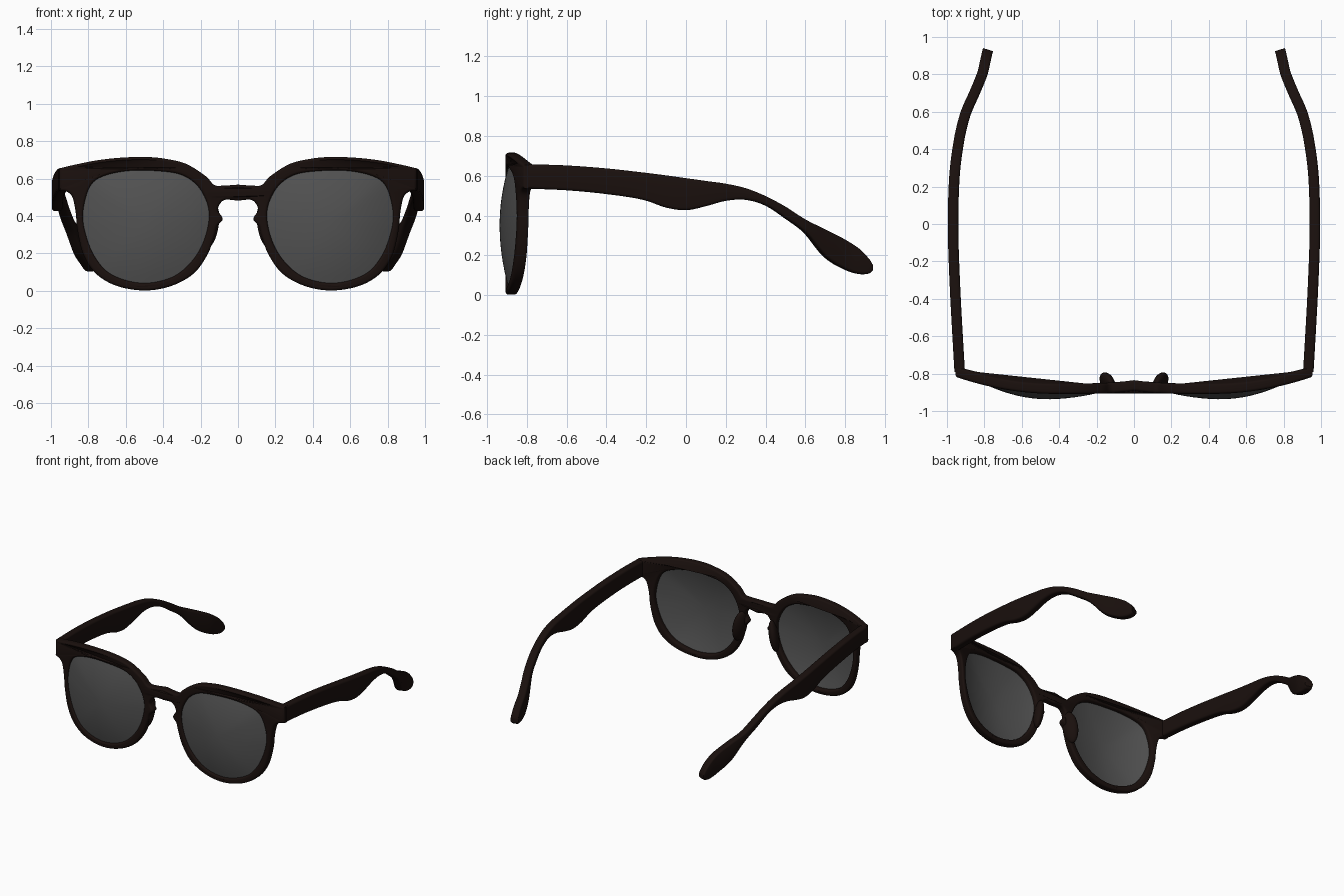
import bpy, bmesh, math
from mathutils import Vector, Matrix

if "Cube" in bpy.data.objects:
    bpy.data.objects.remove(bpy.data.objects["Cube"])


def material(name, rgb):
    m = bpy.data.materials.new(name)
    m.diffuse_color = (*rgb, 1)
    m.use_nodes = True
    m.node_tree.nodes["Principled BSDF"].inputs["Base Color"].default_value = m.diffuse_color
    return m


DARK = material("dark_acetate", (0.010, 0.005, 0.004))
GREY = material("grey_lens", (0.085, 0.085, 0.085))


def spline(pts, n, closed=False):
    """Catmull-Rom samples through points of any dimension."""
    k, out = len(pts), []
    for i in range(k if closed else k - 1):
        ids = [i - 1, i, i + 1, i + 2]
        ids = [j % k if closed else min(max(j, 0), k - 1) for j in ids]
        p = [Vector(pts[j]) for j in ids]
        for s in range(n):
            t = s / n
            out.append(0.5 * (2 * p[1] + (p[2] - p[0]) * t
                              + (2 * p[0] - 5 * p[1] + 4 * p[2] - p[3]) * t ** 2
                              + (3 * p[1] - p[0] - 3 * p[2] + p[3]) * t ** 3))
    if not closed:
        out.append(Vector(pts[-1]))
    return out


def wrap(x):
    """Depth of the middle of the front at x (face-wrap curve)."""
    a = abs(x)
    return -0.88 + 0.32 * max(0, a - 0.42) ** 2 + 0.017 * max(0, 1 - a / 0.25) ** 2


def finish(ob, mat, angle=40):
    ob.data.materials.clear()
    ob.data.materials.append(mat)
    bpy.ops.object.select_all(action='DESELECT')
    ob.select_set(True)
    bpy.context.view_layer.objects.active = ob
    bpy.ops.object.shade_smooth_by_angle(angle=math.radians(angle))


def mesh_object(name, bm, mat, angle=40):
    bmesh.ops.recalc_face_normals(bm, faces=bm.faces)
    me = bpy.data.meshes.new(name)
    bm.to_mesh(me)
    bm.free()
    ob = bpy.data.objects.new(name, me)
    bpy.context.collection.objects.link(ob)
    finish(ob, mat, angle)
    return ob


# Outlines in x, z
TOP = [(0, .568), (.09, .562), (.13, .568), (.175, .615), (.28, .68), (.40, .708),
       (.51, .716), (.64, .711), (.76, .697), (.87, .675), (.955, .655)]
BOTTOM = [(.955, .535), (.915, .53), (.885, .50), (.868, .42), (.858, .32), (.825, .19),
          (.76, .092), (.65, .027), (.50, .002), (.36, .025), (.24, .09), (.165, .19),
          (.127, .29), (.112, .345), (.082, .385), (.108, .435), (.075, .485), (0, .482)]
LENS = [(.155, .42), (.20, .54), (.28, .61), (.385, .637), (.57, .643), (.715, .615),
        (.79, .56), (.827, .435), (.82, .325), (.77, .19), (.68, .09), (.52, .042),
        (.36, .07), (.25, .155), (.18, .275)]
half = spline(TOP, 6) + spline(BOTTOM, 6)
outline = half + [Vector((-p.x, p.y)) for p in reversed(half[1:-1])]
lens = spline(LENS, 6, True)

# Front frame: filled outline with two holes, rounded edges, bent to the wrap
cu = bpy.data.curves.new("front_frame", 'CURVE')
cu.dimensions = '2D'
cu.fill_mode = 'BOTH'
cu.extrude, cu.bevel_depth, cu.offset, cu.bevel_resolution = 0.014, 0.014, -0.014, 3
for pts in (outline, lens, [Vector((-p.x, p.y)) for p in lens]):
    s = cu.splines.new('POLY')
    s.points.add(len(pts) - 1)
    for q, p in zip(s.points, pts):
        q.co = (p.x, p.y, 0, 1)
    s.use_cyclic_u = True
frame = bpy.data.objects.new("front_frame", cu)
bpy.context.collection.objects.link(frame)
frame.select_set(True)
bpy.context.view_layer.objects.active = frame
bpy.ops.object.convert(target='MESH')
frame = bpy.context.object
bm = bmesh.new()
bm.from_mesh(frame.data)
bmesh.ops.remove_doubles(bm, verts=bm.verts, dist=0.0003)
for v in bm.verts:
    x, z, d = v.co
    v.co = (x, wrap(x) - d, z)
bmesh.ops.recalc_face_normals(bm, faces=bm.faces)
bm.to_mesh(frame.data)
bm.free()
finish(frame, DARK)

# Temple stations: y, outer-to-inner centre x, top z, bottom z
STATIONS = [(-.79, .932, .658, .535), (-.6, .943, .652, .527), (-.4, .954, .637, .508),
            (-.22, .962, .617, .48), (-.1, .966, .602, .44), (0, .967, .588, .427),
            (.1, .966, .574, .447), (.2, .963, .56, .474), (.3, .956, .537, .479),
            (.4, .943, .497, .45), (.5, .925, .443, .385), (.6, .897, .378, .31),
            (.7, .853, .328, .19), (.8, .812, .277, .128), (.87, .795, .232, .106),
            (.915, .785, .185, .108), (.932, .78, .155, .122)]


def temple(name, side):
    bm = bmesh.new()
    st = spline(STATIONS, 5)
    rings = []
    for i, (y, x, zt, zb) in enumerate(st):
        a, b = st[max(i - 1, 0)], st[min(i + 1, len(st) - 1)]
        normal = Vector((b[0] - a[0], -(b[1] - a[1]))).normalized()
        w, h = 0.028, (zt - zb) / 2
        r = min(0.014, h * 0.7)
        ring = []
        for k in range(16):  # rounded rectangle section
            quarter, step = divmod(k, 4)
            ang = math.pi / 2 * (quarter + step / 3)
            sx, sz = [(1, 1), (-1, 1), (-1, -1), (1, -1)][quarter]
            u = sx * (w - r) + r * math.cos(ang)
            v = sz * (h - r) + r * math.sin(ang)
            ring.append(bm.verts.new((side * (x + u * normal.x), y + u * normal.y,
                                      (zt + zb) / 2 + v)))
        rings.append(ring)
    for p, q in zip(rings, rings[1:]):
        for k in range(16):
            bm.faces.new((p[k], p[k - 1], q[k - 1], q[k]))
    bm.faces.new(rings[0])
    bm.faces.new(rings[-1])
    mesh_object(name, bm, DARK)


def lens_shell(name, side):
    bm = bmesh.new()
    c = Vector((.49, .35))
    shells = []
    for t in (0, 0.012):  # front and back surfaces
        rings = []
        for j in range(1, 9):
            f = j / 8
            ring = []
            for p in lens:
                q = c + (p - c) * f * 1.015
                ring.append(bm.verts.new((side * q.x, wrap(q.x) - .013 + t - .045 * (1 - f * f), q.y)))
            rings.append(ring)
        mid = bm.verts.new((side * c.x, wrap(c.x) - .058 + t, c.y))
        n = len(lens)
        for k in range(n):
            bm.faces.new((mid, rings[0][k - 1], rings[0][k]))
            for p, q in zip(rings, rings[1:]):
                bm.faces.new((p[k], p[k - 1], q[k - 1], q[k]))
        shells.append(rings[-1])
    a, b = shells
    for k in range(len(a)):
        bm.faces.new((a[k], a[k - 1], b[k - 1], b[k]))
    mesh_object(name, bm, GREY)


def nose_pad(name, side):
    bm = bmesh.new()
    m = (Matrix.Translation((side * .142, -.845, .345))
         @ Matrix.Rotation(side * math.radians(-10), 4, 'Y')
         @ Matrix.Rotation(side * math.radians(-25), 4, 'Z')
         @ Matrix.Diagonal((.033, .055, .115, 1)))
    bmesh.ops.create_uvsphere(bm, u_segments=24, v_segments=16, radius=1, matrix=m)
    mesh_object(name, bm, DARK)


# Paired parts
for label, side in (("right", 1), ("left", -1)):
    temple(label + "_temple", side)
    lens_shell(label + "_lens", side)
    nose_pad(label + "_nose_pad", side)
